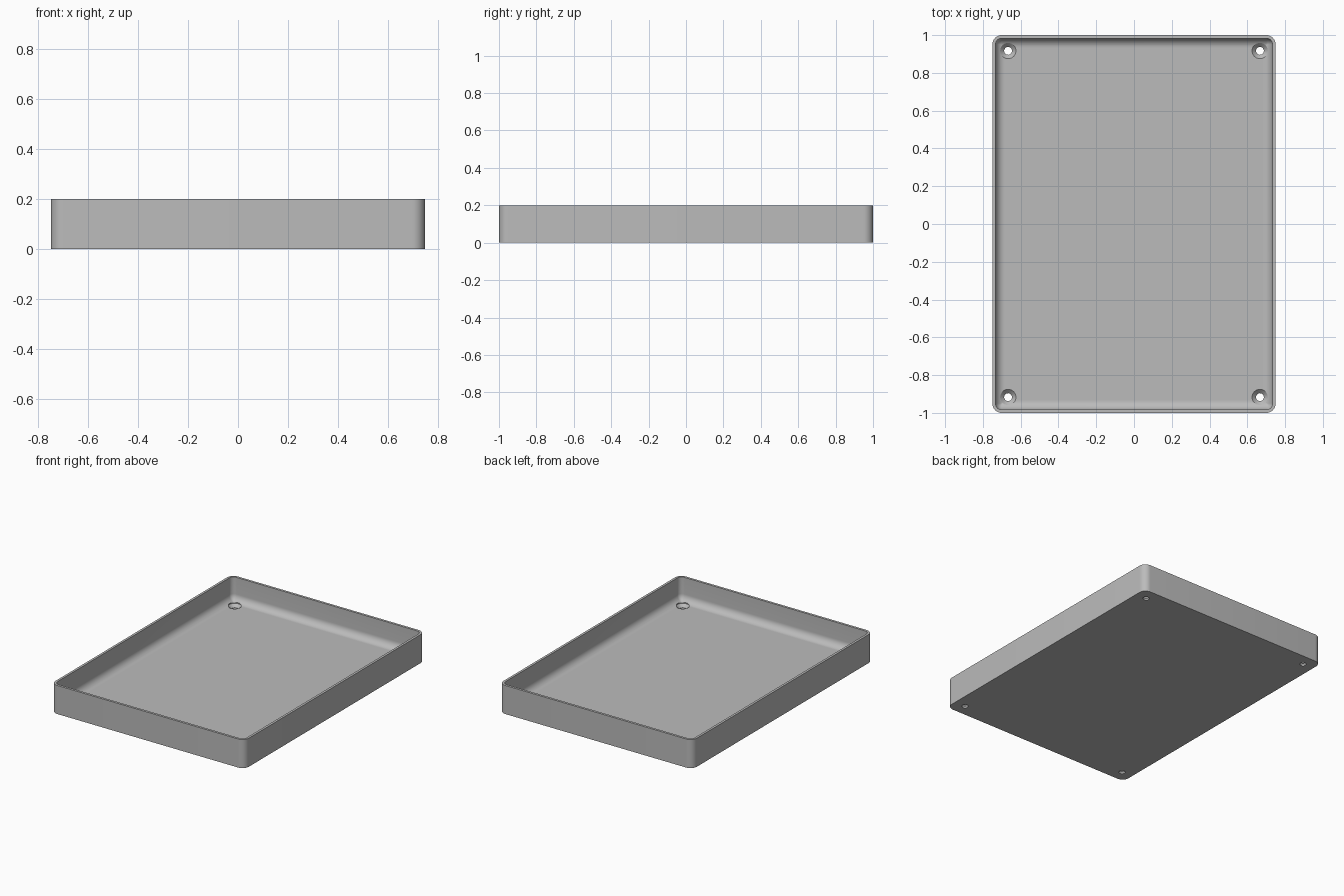
import bpy, bmesh, math

if "Cube" in bpy.data.objects:
    bpy.data.objects.remove(bpy.data.objects["Cube"])

HALF_X, HALF_Y, HEIGHT = 0.75, 1.0, 0.2
WALL, FLOOR, CORNER, FILLET = 0.0167, 0.0333, 0.05, 0.05
STEPS = 10

grey = bpy.data.materials.new("plain grey")
grey.use_nodes = True
colour = (0.5, 0.5, 0.5, 1)
grey.diffuse_color = colour
grey.node_tree.nodes["Principled BSDF"].inputs["Base Color"].default_value = colour


def rounded_loop(bm, inset, z):
    """Rounded rectangle, inset from the outer outline."""
    r = max(CORNER - inset, 0.004)
    verts = []
    for i, (sx, sy) in enumerate([(1, 1), (-1, 1), (-1, -1), (1, -1)]):
        cx, cy = sx * (HALF_X - inset - r), sy * (HALF_Y - inset - r)
        for k in range(STEPS + 1):
            a = math.pi / 2 * (i + k / STEPS)
            verts.append(bm.verts.new((cx + r * math.cos(a), cy + r * math.sin(a), z)))
    return verts


def circle_loop(bm, x, y, r, z, n=32):
    turn = 2 * math.pi / n
    return [bm.verts.new((x + r * math.cos(turn * k), y + r * math.sin(turn * k), z))
            for k in range(n)]


def solid(name, bm, loops):
    """Skin the stacked loops, cap both ends and make an object."""
    for a, b in zip(loops, loops[1:]):
        for k in range(len(a)):
            n = (k + 1) % len(a)
            bm.faces.new((a[k], a[n], b[n], b[k]))
    bm.faces.new(list(reversed(loops[0])))
    bm.faces.new(loops[-1])
    bmesh.ops.recalc_face_normals(bm, faces=bm.faces)


def make_object(name, bm):
    mesh = bpy.data.meshes.new(name)
    bm.to_mesh(mesh)
    bm.free()
    mesh.materials.append(grey)
    obj = bpy.data.objects.new(name, mesh)
    bpy.context.collection.objects.link(obj)
    return obj


# Tray: outer wall, rim, inner wall, rounded fillet down to the floor
profile = [(0, 0), (0, HEIGHT), (WALL, HEIGHT)]
for k in range(STEPS + 1):
    a = math.pi / 2 * k / STEPS
    profile.append((WALL + FILLET * (1 - math.cos(a)), FLOOR + FILLET * (1 - math.sin(a))))
bm = bmesh.new()
solid("tray", bm, [rounded_loop(bm, inset, z) for inset, z in profile])
tray = make_object("tray", bm)

# Countersunk screw holes near the four corners
HOLE, HEAD, MARGIN = 0.0208, 0.0417, 0.0833
bm = bmesh.new()
for sx in (-1, 1):
    for sy in (-1, 1):
        x, y = sx * (HALF_X - MARGIN), sy * (HALF_Y - MARGIN)
        shape = [(HOLE, -0.05), (HOLE, FLOOR - (HEAD - HOLE)), (HEAD, FLOOR), (HEAD, HEIGHT / 2)]
        solid("screw_holes", bm, [circle_loop(bm, x, y, r, z) for r, z in shape])
cutter = make_object("screw_hole_cutter", bm)
cutter.hide_render = True

cut = tray.modifiers.new("screw holes", "BOOLEAN")
cut.operation = "DIFFERENCE"
cut.solver = "EXACT"
cut.object = cutter
bpy.ops.object.select_all(action="DESELECT")
bpy.context.view_layer.objects.active = tray
tray.select_set(True)
bpy.ops.object.modifier_apply(modifier=cut.name)
bpy.data.objects.remove(cutter)
bpy.ops.object.shade_smooth_by_angle(angle=math.radians(30))
